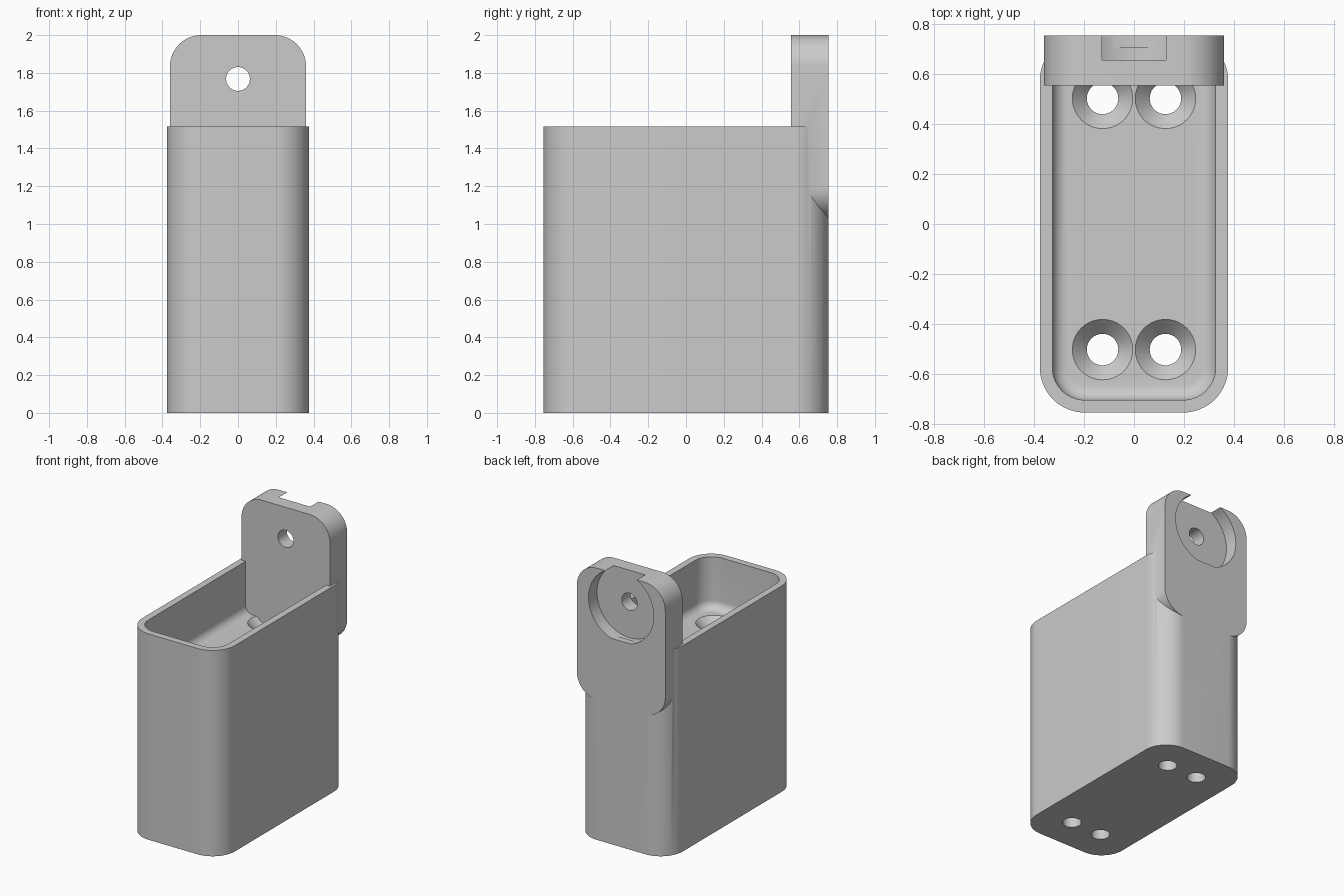
import bpy
import bmesh
from math import sin, cos, pi, radians

cube = bpy.data.objects.get("Cube")
if cube:
    bpy.data.objects.remove(cube, do_unlink=True)

grey = bpy.data.materials.new("plain grey")
grey.use_nodes = True
COLOUR = (0.6, 0.6, 0.6, 1)
grey.diffuse_color = COLOUR
grey.node_tree.nodes["Principled BSDF"].inputs["Base Color"].default_value = COLOUR


def rounded_rect(hx, hy, r, steps=16):
    """Counter-clockwise outline of a rectangle with round corners."""
    pts = []
    for i, (sx, sy) in enumerate([(1, 1), (-1, 1), (-1, -1), (1, -1)]):
        for k in range(steps + 1):
            a = (i + k / steps) * pi / 2
            pts.append((sx * (hx - r) + r * cos(a), sy * (hy - r) + r * sin(a)))
    return pts


def circle(x, y, r, n=64):
    return [(x + r * cos(2 * pi * k / n), y + r * sin(2 * pi * k / n)) for k in range(n)]


def loft(name, sections):
    """Closed solid through equal-length rings of 3D points."""
    bm = bmesh.new()
    rings = [[bm.verts.new(p) for p in ring] for ring in sections]
    bm.faces.new(rings[0])
    bm.faces.new(rings[-1])
    for low, high in zip(rings, rings[1:]):
        for i in range(len(low)):
            j = (i + 1) % len(low)
            bm.faces.new((low[i], low[j], high[j], high[i]))
    bmesh.ops.recalc_face_normals(bm, faces=bm.faces)
    mesh = bpy.data.meshes.new(name)
    bm.to_mesh(mesh)
    bm.free()
    mesh.materials.append(grey)
    obj = bpy.data.objects.new(name, mesh)
    bpy.context.collection.objects.link(obj)
    return obj


def at_z(outline, z):
    return [(x, y, z) for x, y in outline]


def at_y(outline, y, z0):
    return [(x, y, z0 + z) for x, z in outline]


def combine(target, other, operation):
    """Apply a boolean and discard the helper solid."""
    mod = target.modifiers.new(operation, 'BOOLEAN')
    mod.operation = operation
    mod.solver = 'EXACT'
    mod.object = other
    bpy.context.view_layer.objects.active = target
    bpy.ops.object.modifier_apply(modifier=mod.name)
    bpy.data.objects.remove(other, do_unlink=True)


HX, HY, TOP, R = 0.377, 0.755, 1.515, 0.18
WALL, FLOOR, FILLET = 0.05, 1.135, 0.06

# Box body
body = loft("bracket_box", [at_z(rounded_rect(HX, HY, R), z) for z in (0, TOP)])

# Upper pocket with a filleted floor
pocket = []
for k in range(9):
    a = k / 8 * pi / 2
    inset = WALL + FILLET * (1 - sin(a))
    pocket.append(at_z(rounded_rect(HX - inset, HY - inset, R - inset),
                       FLOOR + FILLET * (1 - cos(a))))
pocket.append(at_z(rounded_rect(HX - WALL, HY - WALL, R - WALL), TOP + 0.1))
combine(body, loft("pocket_cutter", pocket), 'DIFFERENCE')

# Four countersunk screw holes through the floor
SHAFT, HEAD = 0.063, 0.121
for x in (-0.126, 0.126):
    for y in (-0.503, 0.503):
        profile = [(SHAFT, -0.1), (SHAFT, FLOOR - 0.06), (HEAD, FLOOR), (HEAD, FLOOR + 0.1)]
        hole = loft("screw_cutter", [at_z(circle(x, y, r), z) for r, z in profile])
        combine(body, hole, 'DIFFERENCE')

# Hanging plate at the back, with a round recess and a pin hole
PLATE_LOW, PLATE_TOP, PIN_Z = 1.03, 2.0, 1.768
half = (PLATE_TOP - PLATE_LOW) / 2
outline = rounded_rect(0.36, half, 0.165)
plate = loft("hanging_plate", [at_y(outline, y, PLATE_LOW + half) for y in (0.555, HY)])
for r, y0 in ((0.265, 0.657), (0.063, 0.4)):
    cutter = loft("plate_cutter", [at_y(circle(0, 0, r), y, PIN_Z) for y in (y0, 0.9)])
    combine(plate, cutter, 'DIFFERENCE')
combine(body, plate, 'UNION')

# Smooth curved walls, sharp edges
bpy.ops.object.select_all(action='DESELECT')
body.select_set(True)
bpy.context.view_layer.objects.active = body
bpy.ops.object.shade_smooth_by_angle(angle=radians(30))
